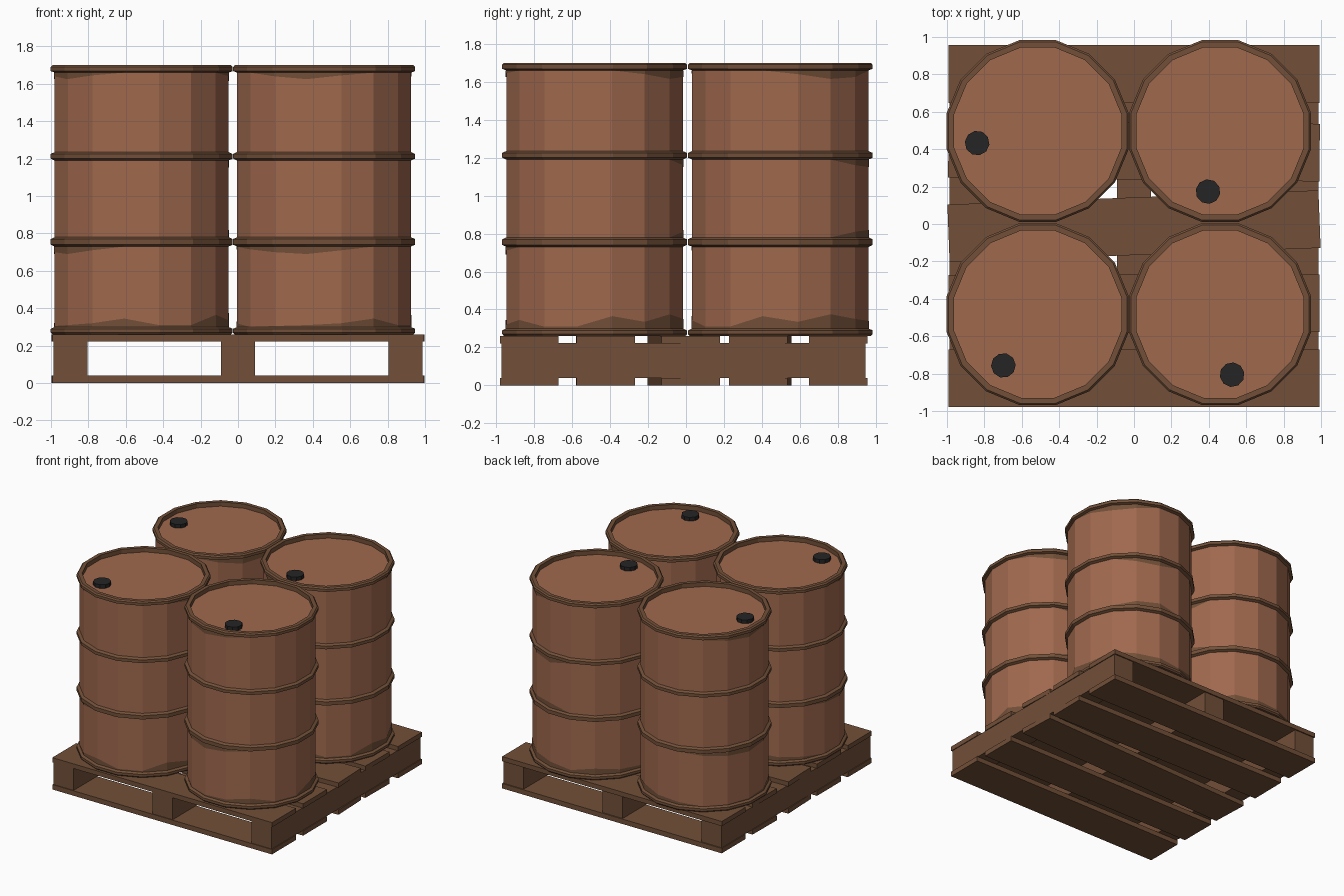
import bpy, bmesh
from math import cos, sin, tau, radians

cube = bpy.data.objects.get("Cube")
if cube:
    bpy.data.objects.remove(cube)


def material(name, color):
    m = bpy.data.materials.new(name)
    m.use_nodes = True
    m.diffuse_color = (*color, 1)
    m.node_tree.nodes["Principled BSDF"].inputs["Base Color"].default_value = (*color, 1)
    return m


RUST = material("rusty orange paint", (0.352, 0.141, 0.076))
BROWN = material("dark brown", (0.168, 0.08, 0.04))
BLACK = material("black cap", (0.018, 0.018, 0.018))

SIDES = 16
BODY_R, RIM_R, LID_R = 0.474, 0.496, 0.456
FLOOR, TOP, LID_Z = 0.26, 1.70, 1.665


def make_object(name, bm, mats):
    mesh = bpy.data.meshes.new(name)
    bm.to_mesh(mesh)
    bm.free()
    for m in mats:
        mesh.materials.append(m)
    ob = bpy.data.objects.new(name, mesh)
    bpy.context.collection.objects.link(ob)
    return ob


def box(name, center, size, turn=0):
    bm = bmesh.new()
    bmesh.ops.create_cube(bm, size=1)
    bmesh.ops.scale(bm, vec=size, verts=bm.verts)
    ob = make_object(name, bm, [BROWN])
    ob.location = center
    ob.rotation_euler.z = turn
    return ob


def ring(bm, radius, heights):
    return [bm.verts.new((radius * cos(tau * i / SIDES), radius * sin(tau * i / SIDES), z))
            for i, z in enumerate(heights)]


def bridge(bm, low, high, mat=0):
    for i in range(SIDES):
        j = (i + 1) % SIDES
        bm.faces.new((low[i], low[j], high[j], high[i])).material_index = mat


def hoop(z0, z1):
    # Tapered hoop standing proud of the drum wall
    return [(BODY_R, z0, 1), (RIM_R, z0 + 0.01, 1), (RIM_R, z1 - 0.01, 1), (BODY_R, z1, 0)]


def drum_mesh():
    # Each profile point holds radius, height and the colour of the strip above it
    profile = [(RIM_R - 0.01, FLOOR, 1), (RIM_R, FLOOR + 0.01, 1), (RIM_R, 0.29, 1), (BODY_R, 0.30, 0)]
    profile += hoop(0.73, 0.78) + hoop(1.19, 1.235)
    profile += [(BODY_R, 1.66, 1), (RIM_R, 1.668, 1), (RIM_R, 1.69, 1),
                (RIM_R - 0.01, TOP, 1), (LID_R, TOP, 1), (LID_R, LID_Z, 0)]
    bm = bmesh.new()
    rings = [ring(bm, r, [z] * SIDES) for r, z, _ in profile]
    for k in range(len(rings) - 1):
        bridge(bm, rings[k], rings[k + 1], profile[k][2])
    bm.faces.new(rings[-1])
    bm.faces.new(rings[0][::-1]).material_index = 1
    return bm


def stain_strip(bm, z, way, heights):
    # Thin ragged stain running up or down the wall from a hoop
    full = [heights.get(i, heights.get(i - SIDES, 0)) for i in range(SIDES)]
    base = ring(bm, BODY_R + 0.003, [z] * SIDES)
    edge = ring(bm, BODY_R + 0.003, [z + way * h for h in full])
    for i in range(SIDES):
        j = (i + 1) % SIDES
        if full[i] or full[j]:
            quad = [base[i], base[j], edge[j], edge[i]]
            if not full[i]:
                quad.remove(edge[i])
            if not full[j]:
                quad.remove(edge[j])
            bm.faces.new(quad if way > 0 else quad[::-1])


STAINS = [
    (0.30, 1, {-2: 0.005, -1: 0.01, 0: 0.02, 1: 0.045, 2: 0.01, 3: 0.01, 4: 0.065,
               5: 0.035, 6: 0.075, 7: 0.05, 8: 0.04, 9: 0.02, 10: 0.05, 11: 0.03, 12: 0.02}),
    (0.73, -1, {-3: 0.015, -2: 0.03, -1: 0.04, 0: 0.02}),
    (0.78, 1, {7: 0.03, 8: 0.04}),
    (1.19, -1, {7: 0.03, 8: 0.04}),
    (1.66, -1, {-2: 0.02, -1: 0.035, 0: 0.015, 5: 0.02, 6: 0.045, 7: 0.035}),
]


def drum(name, x, y, step):
    turn = tau * (step + 0.5) / SIDES
    body = make_object(name + "_drum", drum_mesh(), [RUST, BROWN])
    bm = bmesh.new()
    for z, way, heights in STAINS:
        stain_strip(bm, z, way, heights)
    stains = make_object(name + "_drum_stains", bm, [BROWN])
    # Bung cap near the lid edge
    bm = bmesh.new()
    bmesh.ops.create_cone(bm, cap_ends=True, segments=10, radius1=0.066, radius2=0.066, depth=0.03)
    bmesh.ops.translate(bm, vec=(0.33, 0, LID_Z + 0.015), verts=bm.verts)
    cap = make_object(name + "_drum_cap", bm, [BLACK])
    for ob in (body, stains, cap):
        ob.location = (x, y, 0)
        ob.rotation_euler.z = turn


drum("front_right", -0.515, -0.482, 10)
drum("front_left", 0.46, -0.482, 12)
drum("back_right", -0.515, 0.497, 8)
drum("back_left", 0.46, 0.497, 11)

# Pallet: three long bearers with skewed boards above and below
for side, x in (("right", -0.895), ("middle", 0), ("left", 0.895)):
    box(side + "_bearer", (x, -0.013, 0.131), (0.182, 1.92, 0.186))

for i, (y, skew) in enumerate([(-0.825, 0), (-0.425, 0.1), (-0.012, 2.2), (0.392, -0.6), (0.802, 0)]):
    box(f"top_board_{i + 1}", (0, y, 0.241), (1.985, 0.308, 0.038), radians(skew))
    box(f"bottom_board_{i + 1}", (0, y, 0.02), (1.985, 0.308, 0.04), radians(skew))
